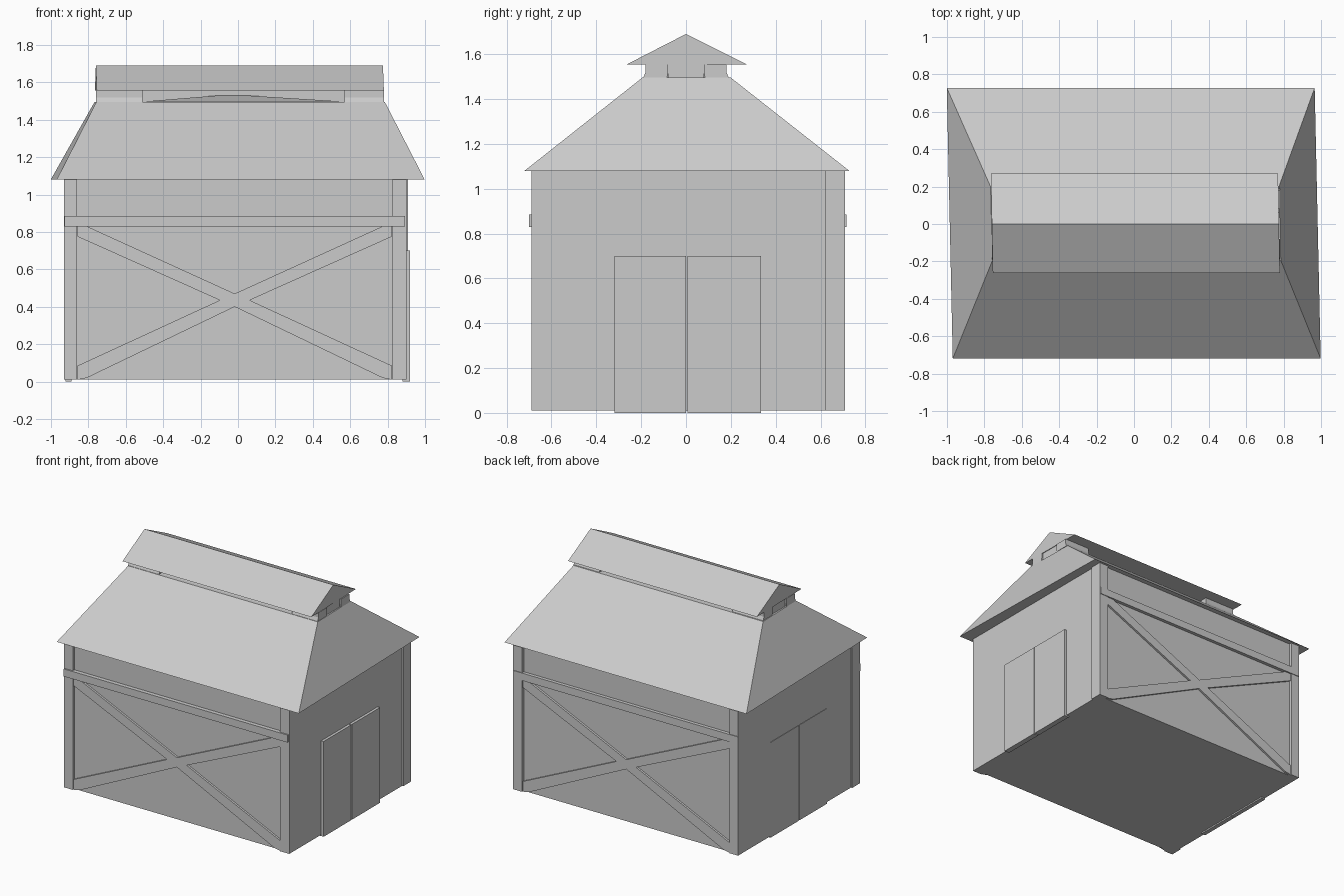
import bpy
import bmesh

cube = bpy.data.objects.get("Cube")
if cube:
    bpy.data.objects.remove(cube, do_unlink=True)

grey = bpy.data.materials.new("plain_grey")
grey.use_nodes = True
COLOUR = (0.6, 0.6, 0.6, 1)
grey.diffuse_color = COLOUR
grey.node_tree.nodes["Principled BSDF"].inputs["Base Color"].default_value = COLOUR


def finish(name, bm, fix_normals=True):
    if fix_normals:
        bmesh.ops.recalc_face_normals(bm, faces=bm.faces)
    mesh = bpy.data.meshes.new(name)
    bm.to_mesh(mesh)
    bm.free()
    mesh.materials.append(grey)
    obj = bpy.data.objects.new(name, mesh)
    bpy.context.collection.objects.link(obj)
    return obj


def loft(name, rings):
    """Closed solid through rings of equal point count."""
    bm = bmesh.new()
    loops = [[bm.verts.new(p) for p in ring] for ring in rings]
    n = len(loops[0])
    for low, high in zip(loops, loops[1:]):
        for i in range(n):
            j = (i + 1) % n
            bm.faces.new((low[i], low[j], high[j], high[i]))
    bm.faces.new(loops[0][::-1])
    bm.faces.new(loops[-1])
    return finish(name, bm)


def box(name, x0, x1, y0, y1, z0, z1):
    base = [(x0, y0), (x1, y0), (x1, y1), (x0, y1)]
    return loft(name, [[(x, y, z) for x, y in base] for z in (z0, z1)])


def rect(left, right, front, back, skew, z):
    """Slightly skewed rectangle, as the roof sits a little off square."""
    return [(left + skew, front, z), (right + skew, front, z),
            (right - skew, back, z), (left - skew, back, z)]


EAVE, SHOULDER, NECK, RIDGE = 1.08, 1.495, 1.555, 1.69
BASE = 0.01

# Main body with recessed long walls
box("walls", -0.92, 0.9, -0.67, 0.69, BASE, EAVE)

# Corner posts
box("front_right_post", -0.93, -0.86, -0.69, -0.60, BASE, EAVE)
box("front_left_post", 0.825, 0.9, -0.69, -0.60, BASE, EAVE)
box("back_right_post", -0.92, -0.85, 0.62, 0.71, BASE, EAVE)
box("back_left_post", 0.835, 0.91, 0.62, 0.71, BASE, EAVE)

# Cross braces and beams on both long walls
half = [(0, 0.40), (0.79, 0.02), (0.84, BASE), (0.84, 0.085), (0.08, 0.435),
        (0.84, 0.775), (0.84, 0.83), (0.79, 0.83), (0, 0.47)]
outline = half + [(-x, z) for x, z in half[-2:0:-1]]
for side, centre, inner, outer, beam in (("front", -0.0175, -0.66, -0.685, -0.70),
                                         ("back", -0.0075, 0.68, 0.705, 0.715)):
    loft(side + "_cross_brace",
         [[(x + centre, y, z) for x, z in outline] for y in (inner, outer)])
    box(side + "_beam", centre - 0.91, centre + 0.91,
        min(inner, beam), max(inner, beam), 0.83, 0.885)

# Double doors, the right end nearly flush with its wall
for end, x0, x1 in (("left", 0.88, 0.92), ("right", -0.923, -0.89)):
    box(end + "_door_front", x0, x1, -0.32, 0.0, 0, 0.7)
    box(end + "_door_back", x0, x1, 0.007, 0.335, 0, 0.7)

# Hipped main roof, cut off flat under the ridge vent
loft("main_roof", [rect(-0.985, 0.982, -0.72, 0.728, 0.016, EAVE),
                   rect(-0.762, 0.78, -0.195, 0.2, 0.005, SHOULDER)])

# Vent neck: corner blocks leaving openings on all four sides
for x0, x1 in ((-0.76, -0.51), (0.57, 0.78)):
    for y0, y1 in ((-0.18, -0.08), (0.08, 0.18)):
        low = [(x0, y0), (x1, y0), (x1, y1), (x0, y1)]
        rings = [[(x, y * 1.06, SHOULDER) for x, y in low]]
        rings += [[(x, y, z) for x, y in low] for z in (1.52, NECK)]
        loft("vent_corner", rings)
box("vent_core", -0.74, 0.76, -0.02, 0.02, 1.48, NECK)
box("vent_end_core", -0.75, -0.7, -0.08, 0.08, 1.48, NECK)
box("vent_end_core", 0.72, 0.77, -0.08, 0.08, 1.48, NECK)

# Shallow lining inside the vent, facing down
bm = bmesh.new()
corners = [bm.verts.new(p) for p in rect(-0.51, 0.57, -0.17, 0.17, 0, SHOULDER + 0.002)]
peak = bm.verts.new((-0.04, 0, 1.535))
for i in range(4):
    bm.faces.new((corners[(i + 1) % 4], corners[i], peak))
finish("vent_lining", bm, fix_normals=False)

# Gabled ridge cap
loft("ridge_cap", [[(x - 0.005, 0.27, NECK), (x, 0, RIDGE), (x + 0.005, -0.263, NECK)]
                   for x in (-0.76, 0.775)])
